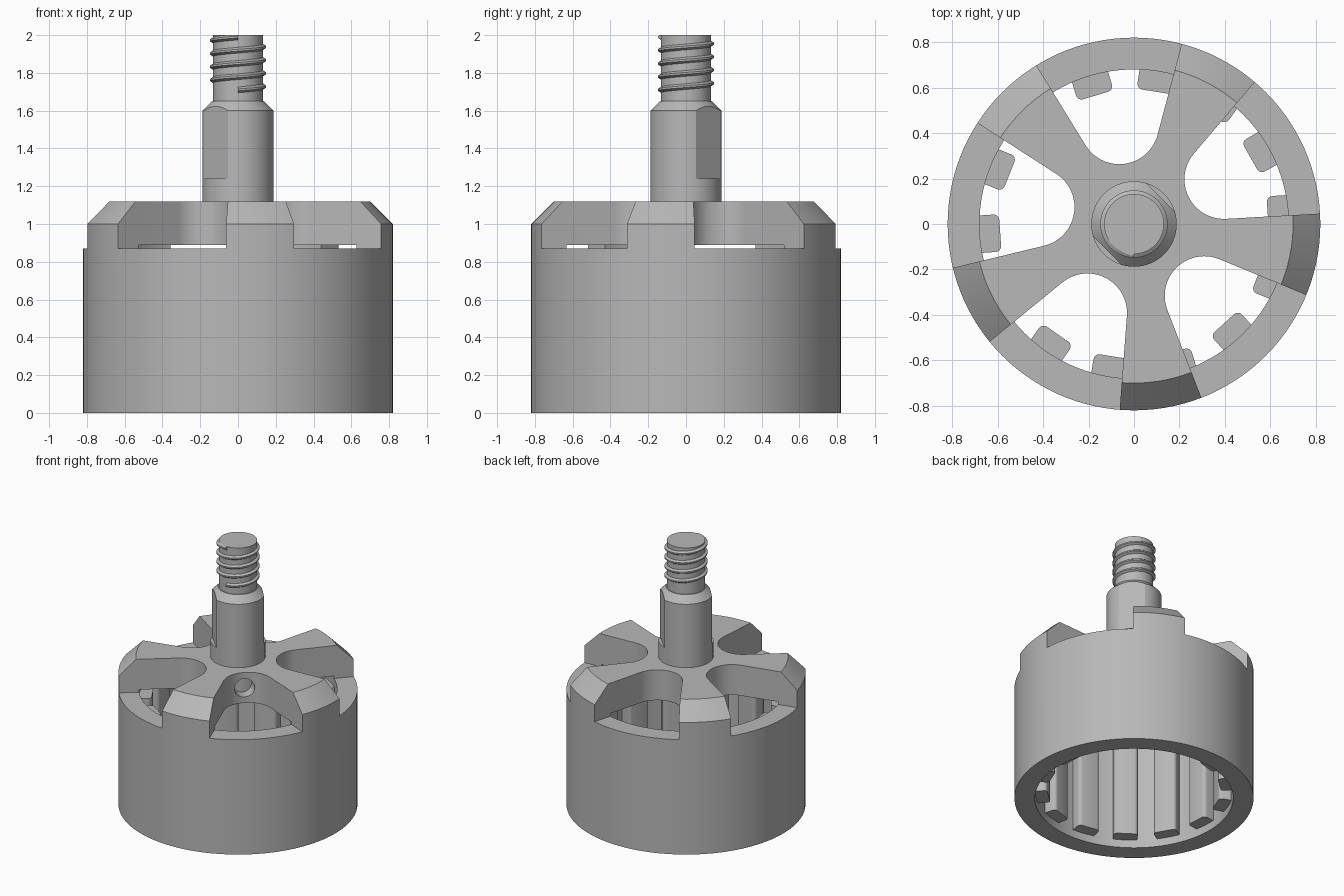
import bpy
import bmesh
from math import sin, cos, pi, radians, sqrt
from mathutils import Matrix, Vector

if "Cube" in bpy.data.objects:
    bpy.data.objects.remove(bpy.data.objects["Cube"])

metal = bpy.data.materials.new("grey_metal")
metal.use_nodes = True
GREY = (0.48, 0.48, 0.48, 1)
metal.diffuse_color = GREY
metal.node_tree.nodes["Principled BSDF"].inputs["Base Color"].default_value = GREY


def make(name, bm):
    bmesh.ops.recalc_face_normals(bm, faces=bm.faces)
    mesh = bpy.data.meshes.new(name)
    bm.to_mesh(mesh)
    bm.free()
    obj = bpy.data.objects.new(name, mesh)
    bpy.context.collection.objects.link(obj)
    mesh.materials.append(metal)
    return obj


def activate(obj):
    bpy.ops.object.select_all(action='DESELECT')
    obj.select_set(True)
    bpy.context.view_layer.objects.active = obj


def smooth(obj, angle=25):
    activate(obj)
    bpy.ops.object.shade_smooth_by_angle(angle=radians(angle))


def lathe(name, profile, steps):
    bm = bmesh.new()
    verts = [bm.verts.new((r, 0, z)) for r, z in profile]
    edges = [bm.edges.new(pair) for pair in zip(verts, verts[1:])]
    bmesh.ops.spin(bm, geom=verts + edges, cent=(0, 0, 0), axis=(0, 0, 1),
                   angle=2 * pi, steps=steps)
    bmesh.ops.remove_doubles(bm, verts=bm.verts, dist=1e-5)
    return make(name, bm)


def prism(name, outline, low, high, turn):
    bm = bmesh.new()
    face = bm.faces.new([bm.verts.new((x, y, low)) for x, y in outline])
    grown = bmesh.ops.extrude_face_region(bm, geom=[face])["geom"]
    bmesh.ops.translate(bm, vec=(0, 0, high - low),
                        verts=[v for v in grown if isinstance(v, bmesh.types.BMVert)])
    bm.transform(Matrix.Rotation(turn, 4, 'Z'))
    return make(name, bm)


def cut(obj, cutter):
    cutter.hide_render = True
    mod = obj.modifiers.new("cut", 'BOOLEAN')
    mod.operation = 'DIFFERENCE'
    mod.solver = 'EXACT'
    mod.object = cutter
    activate(obj)
    bpy.ops.object.modifier_apply(modifier=mod.name)
    bpy.data.objects.remove(cutter)


# Bell: open cup with a chamfered top plate
WALL, OUTER = 0.68, 0.82
bell = lathe("bell", [(0, 0.89), (WALL, 0.89), (WALL, 0), (OUTER, 0),
                      (OUTER, 1.0), (0.70, 1.12), (0, 1.12)], 120)

# Five rounded wedge windows leave the spokes
half = radians(23.2)
centre = 0.268 / (1 - sin(half))
radius = centre * sin(half)
outline = [(1.0, -sin(half) / cos(half)), (1.0, sin(half) / cos(half))]
for i in range(25):
    a = pi / 2 + half + (pi - 2 * half) * i / 24
    outline.append((centre + radius * cos(a), radius * sin(a)))
FIRST_WINDOW = radians(26.4)
for k in range(5):
    cut(bell, prism("window_cutter", outline, 0.87, 1.4, FIRST_WINDOW + k * 2 * pi / 5))

# Set screw hole in the hub wall of one window
bm = bmesh.new()
bmesh.ops.create_cone(bm, cap_ends=True, segments=32, radius1=0.07, radius2=0.07, depth=0.35)
bm.transform(Matrix.Rotation(radians(314.4), 4, 'Z') @ Matrix.Translation((0.325, 0, 1.005))
             @ Matrix.Rotation(pi / 2, 4, 'Y'))
cut(bell, make("screw_hole_cutter", bm))
smooth(bell)

# Magnets around the inside wall
for k in range(14):
    bm = bmesh.new()
    bmesh.ops.create_cube(bm, size=1)
    bm.transform(Matrix.Translation((0.645, 0, 0.435)) @ Matrix.Diagonal((0.11, 0.165, 0.75, 1)))
    inner = [e for e in bm.edges if all(v.co.x < 0.6 for v in e.verts)
             and abs(e.verts[0].co.z - e.verts[1].co.z) > 0.5]
    bmesh.ops.bevel(bm, geom=inner, offset=0.025, segments=4, profile=0.5, affect='EDGES')
    bm.transform(Matrix.Rotation(radians(3.8) + k * 2 * pi / 14, 4, 'Z'))
    smooth(make(f"magnet_{k + 1}", bm))

# Stepped shaft with two wrench flats
shaft = lathe("shaft", [(0, 0.93), (0.188, 0.93), (0.188, 1.6), (0.138, 1.65),
                        (0.132, 1.65), (0.132, 2.0), (0, 2.0)], 64)
flat = [(0.165, -0.3), (0.4, -0.3), (0.4, 0.3), (0.165, 0.3)]
for degrees in (45, 225):
    cut(shaft, prism("flat_cutter", flat, 1.24, 1.7, radians(degrees)))
smooth(shaft)

# Helical thread, trimmed flush with the shaft end
TURNS, STEPS, PITCH, START = 4, 48, 0.07, 1.71
section = [(0.122, -0.022), (0.148, -0.005), (0.148, 0.005), (0.122, 0.022)]
bm = bmesh.new()
rings = []
for i in range(TURNS * STEPS + 1):
    a = -pi / 2 + 2 * pi * i / STEPS
    z = START + PITCH * i / STEPS
    rings.append([bm.verts.new((r * cos(a), r * sin(a), z + dz)) for r, dz in section])
for a, b in zip(rings, rings[1:]):
    for j in range(4):
        n = (j + 1) % 4
        bm.faces.new((a[j], a[n], b[n], b[j]))
bm.faces.new(rings[0])
bm.faces.new(rings[-1])
trim = bmesh.ops.bisect_plane(bm, geom=bm.verts[:] + bm.edges[:] + bm.faces[:],
                              plane_co=(0, 0, 2), plane_no=(0, 0, 1), clear_outer=True)
bmesh.ops.holes_fill(bm, edges=[e for e in bm.edges if e.is_boundary], sides=0)
smooth(make("thread", bm))
